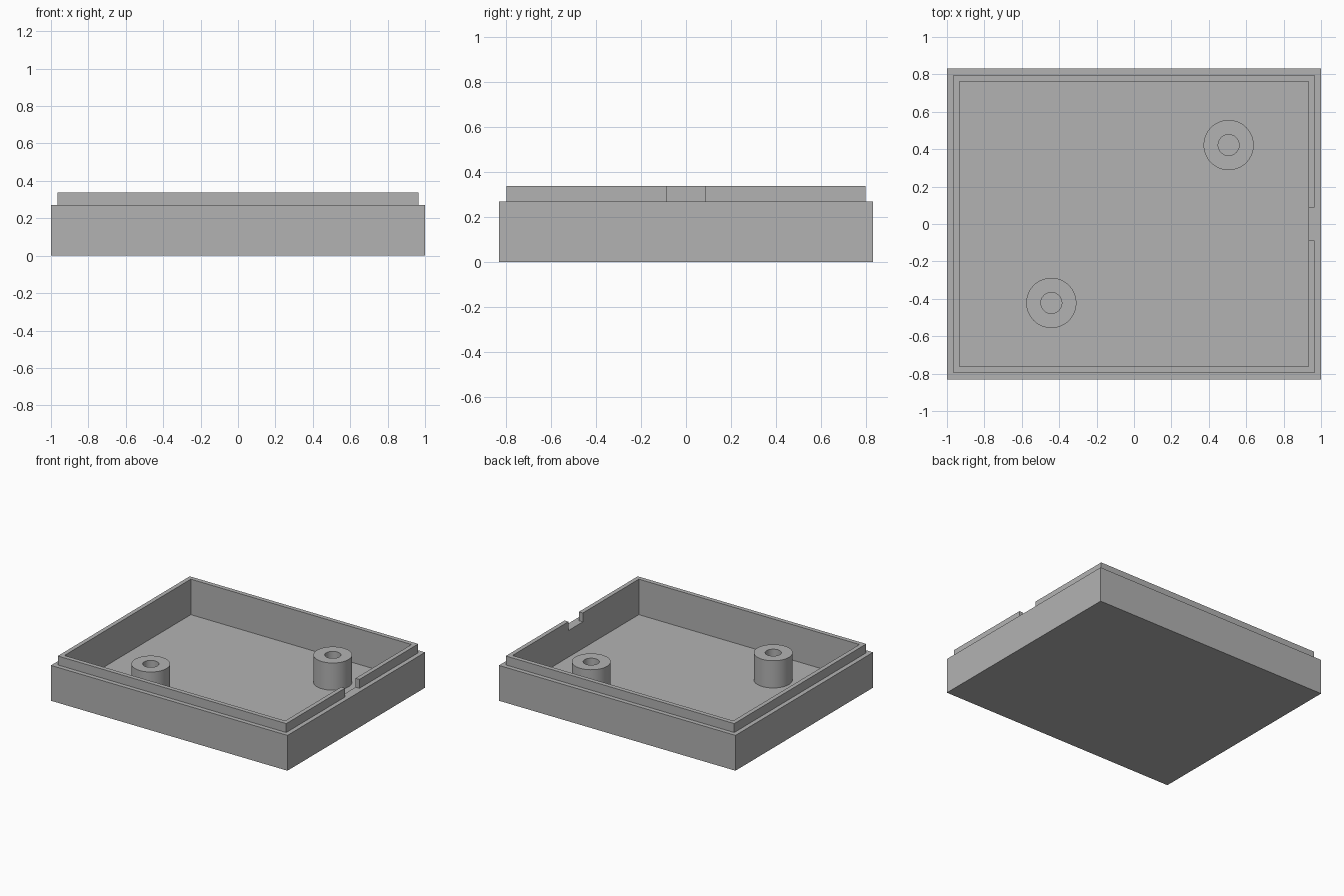
import bpy, bmesh
from math import cos, sin, tau

if "Cube" in bpy.data.objects:
    bpy.data.objects.remove(bpy.data.objects["Cube"])

FLOOR, SHOULDER, RIM, POST_TOP = 0.067, 0.27, 0.338, 0.275

grey = bpy.data.materials.new("plain grey")
grey.use_nodes = True
colour = (0.448, 0.448, 0.448, 1)
grey.diffuse_color = colour
grey.node_tree.nodes["Principled BSDF"].inputs["Base Color"].default_value = colour


def rectangle(hx, hy, z):
    return [(-hx, -hy, z), (hx, -hy, z), (hx, hy, z), (-hx, hy, z)]


def circle(x, y, r, z, sides=64):
    return [(x + r * cos(tau * i / sides), y + r * sin(tau * i / sides), z)
            for i in range(sides)]


def loft(name, rings, capped):
    """Skin a run of matching rings, closing both ends if asked."""
    bm = bmesh.new()
    loops = [[bm.verts.new(p) for p in ring] for ring in rings]
    n = len(loops[0])
    for a, b in zip(loops, loops[1:]):
        for i in range(n):
            j = (i + 1) % n
            bm.faces.new((a[i], a[j], b[j], b[i]))
    if capped:
        bm.faces.new(loops[0][::-1])
        bm.faces.new(loops[-1])
    mesh = bpy.data.meshes.new(name)
    bm.to_mesh(mesh)
    bm.free()
    mesh.materials.append(grey)
    ob = bpy.data.objects.new(name, mesh)
    bpy.context.collection.objects.link(ob)
    return ob


def activate(ob):
    bpy.ops.object.select_all(action='DESELECT')
    ob.select_set(True)
    bpy.context.view_layer.objects.active = ob


# Tray: outer wall, stepped shoulder, thin lip, inner wall and floor
tray = loft("tray", [
    rectangle(1, 0.831, 0),
    rectangle(1, 0.831, SHOULDER),
    rectangle(0.966, 0.797, SHOULDER),
    rectangle(0.966, 0.797, RIM),
    rectangle(0.933, 0.763, RIM),
    rectangle(0.933, 0.763, FLOOR),
], capped=True)

# Notch through the lip on the left side
cutter = loft("notch_cutter", [
    [(x + 0.95, y, z) for x, y, z in rectangle(0.03, 0.087, h)]
    for h in (SHOULDER, RIM + 0.1)], capped=True)
cutter.hide_render = True
cut = tray.modifiers.new("notch", 'BOOLEAN')
cut.operation = 'DIFFERENCE'
cut.solver = 'EXACT'
cut.object = cutter
activate(tray)
bpy.ops.object.modifier_apply(modifier=cut.name)
bpy.data.objects.remove(cutter)

# Hollow screw posts standing on the floor
for name, x, y in (("back_screw_post", 0.506, 0.422),
                   ("front_screw_post", -0.442, -0.422)):
    post = loft(name, [circle(x, y, r, z) for r, z in (
        (0.134, FLOOR), (0.134, POST_TOP), (0.056, POST_TOP), (0.056, FLOOR))],
        capped=False)
    activate(post)
    bpy.ops.object.shade_smooth_by_angle()
